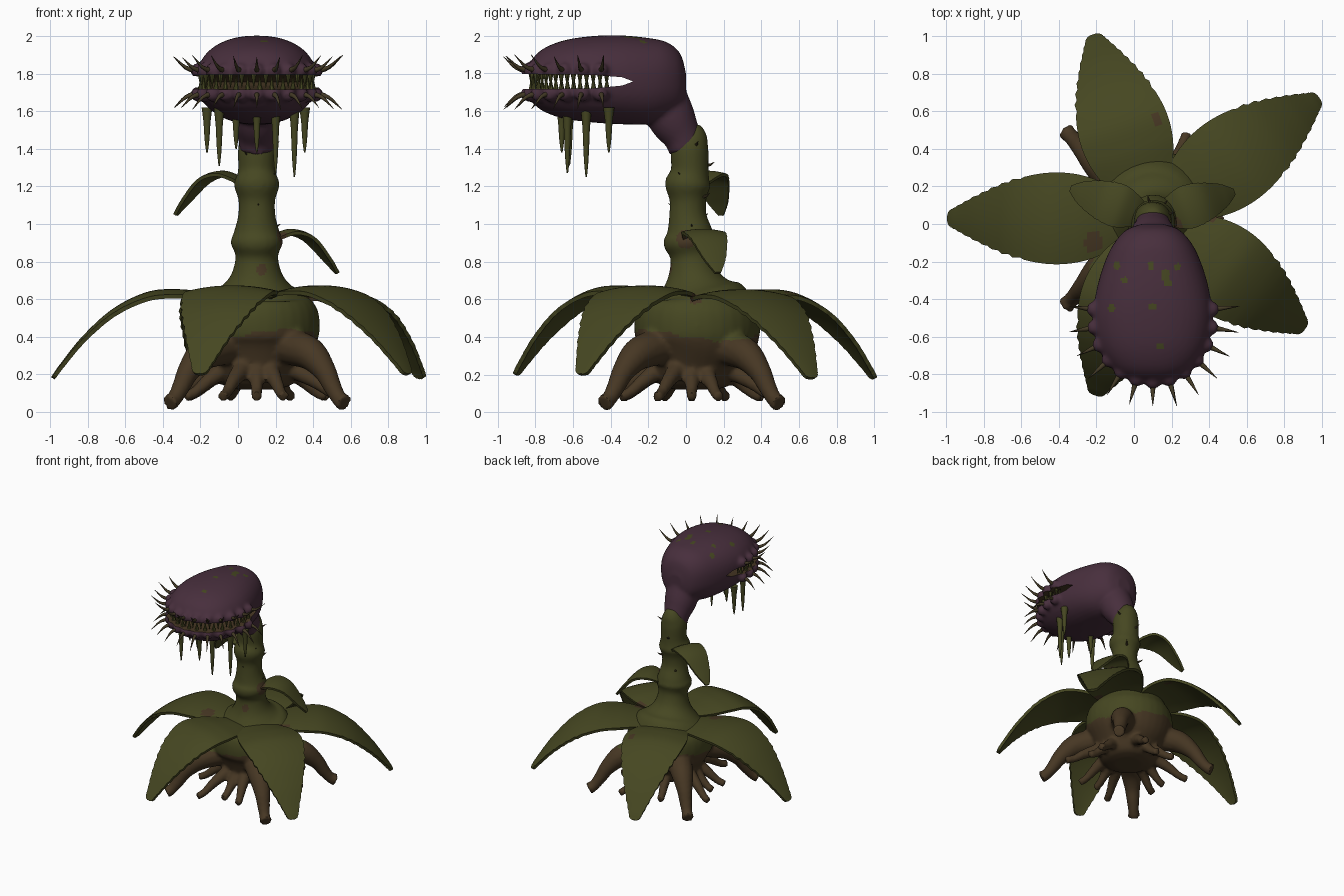
import bpy, bmesh, math, random
from mathutils import Vector

random.seed(4)
if "Cube" in bpy.data.objects:
    bpy.data.objects.remove(bpy.data.objects["Cube"])


def material(name, rgb):
    m = bpy.data.materials.new(name)
    m.use_nodes = True
    m.diffuse_color = (*rgb, 1)
    m.node_tree.nodes["Principled BSDF"].inputs["Base Color"].default_value = (*rgb, 1)
    return m


GREEN = material("olive green", (0.061, 0.063, 0.0155))
PURPLE = material("dull purple", (0.064, 0.028, 0.046))
BROWN = material("root brown", (0.062, 0.038, 0.017))
THORN = material("thorn brown", (0.055, 0.041, 0.018))


def spline(pts, steps):
    """Catmull-Rom through points of any dimension."""
    p = [Vector(q) for q in pts]
    p = [p[0] * 2 - p[1]] + p + [p[-1] * 2 - p[-2]]
    out = []
    for i in range(1, len(p) - 2):
        a, b, c, d = p[i - 1:i + 3]
        for s in range(steps):
            t = s / steps
            out.append((b * 2 + (c - a) * t + (a * 2 - b * 5 + c * 4 - d) * t * t
                        + (b * 3 - a - c * 3 + d) * t ** 3) / 2)
    return out + [p[-2]]


def loft(bm, rings):
    vs = [[bm.verts.new(co) for co in ring] for ring in rings]
    n = len(vs[0])
    for a, b in zip(vs, vs[1:]):
        for i in range(n):
            bm.faces.new((a[i], a[(i + 1) % n], b[(i + 1) % n], b[i]))
    bm.faces.new(vs[0][::-1])
    bm.faces.new(vs[-1])


def tube(bm, path, sides=12, steps=4):
    """Round tube through (x, y, z, radius) points."""
    pts = spline(path, steps)
    cs = [Vector(p[:3]) for p in pts]
    span = cs[-1] - cs[0]
    k = min(range(3), key=lambda i: abs(span[i]))
    ref = Vector([float(i == k) for i in range(3)])
    rings = []
    for i, c in enumerate(cs):
        d = cs[min(i + 1, len(cs) - 1)] - cs[max(i - 1, 0)]
        u = d.cross(ref).normalized()
        v = d.cross(u).normalized()
        r = max(pts[i][3], 0.001)
        rings.append([c + (u * math.cos(a) + v * math.sin(a)) * r
                      for a in (math.tau * j / sides for j in range(sides))])
    loft(bm, rings)


def smooth(ob):
    bpy.ops.object.select_all(action='DESELECT')
    ob.select_set(True)
    bpy.context.view_layer.objects.active = ob
    bpy.ops.object.shade_smooth_by_angle(angle=math.radians(50))


def finish(bm, name, *mats):
    bmesh.ops.recalc_face_normals(bm, faces=bm.faces)
    me = bpy.data.meshes.new(name)
    bm.to_mesh(me)
    bm.free()
    ob = bpy.data.objects.new(name, me)
    bpy.context.collection.objects.link(ob)
    for m in mats:
        me.materials.append(m)
    smooth(ob)
    return ob


def apply(ob, kind, **settings):
    bpy.context.view_layer.objects.active = ob
    mod = ob.modifiers.new(kind.title(), kind)
    for key, value in settings.items():
        setattr(mod, key, value)
    bpy.ops.object.modifier_apply(modifier=mod.name)


def fuse(ob, voxel):
    apply(ob, 'REMESH', mode='VOXEL', voxel_size=voxel)
    apply(ob, 'SMOOTH', factor=0.5, iterations=3)


CX, CY = 0.1, 0.03


def polar(angle, r, z):
    a = math.radians(angle)
    return (CX + r * math.cos(a), CY + r * math.sin(a), z)


# Withered brown patches: centre and radius
PATCHES = [((-.22, -.09, .61), .055), ((.73, .27, .54), .045), ((.4, .05, .62), .045),
           ((.13, -.1, .76), .035), ((.22, 0, .92), .05), ((.12, .55, .62), .035)]


def patched(c):
    return any((c - Vector(p)).length < r for p, r in PATCHES)


# Bulb, knotted stem and roots, fused into one body
bm = bmesh.new()
tube(bm, [(CX, y, z, r) for y, z, r in (
    (.05, .12, .11), (.05, .15, .19), (.05, .25, .25), (.06, .36, .315), (.06, .44, .335),
    (.06, .54, .325), (.06, .61, .275), (.05, .66, .195), (.04, .73, .137), (.03, .83, .113),
    (.02, .9, .14), (.02, .95, .124), (.01, 1.04, .1), (.01, 1.13, .098), (.01, 1.21, .122),
    (.02, 1.28, .1), (.02, 1.4, .1), (.035, 1.47, .08), (.04, 1.53, .04))], 32)
for q in range(4):
    big = [(.24, .35, .1), (.4, .31, .088), (.51, .22, .062), (.565, .14, .05),
           (.62, .07, .042), (.66, .047, .05)]
    tube(bm, [(*polar(45 + 90 * q, r, z), w) for r, z, w in big])
    for off, reach in ((0, .37), (21, .41), (68, .49)):
        small = [(.14, .26, .06), (reach * .66, .17, .04), (reach * .86, .105, .03),
                 (reach, .08, .03)]
        tube(bm, [(*polar(off + 90 * q, r, z), w) for r, z, w in small])
body = finish(bm, "bulb_stem_and_roots", GREEN, BROWN)
fuse(body, 0.015)
for p in body.data.polygons:
    c = p.center
    a = math.atan2(c.y - CY, c.x - CX)
    edge = 0.41 + 0.03 * math.cos(2 * a + 2) + 0.008 * math.sin(11 * a)
    p.material_index = int(c.z < edge or patched(c))
smooth(body)


# Arching leaves with toothed edges, from (reach, height, half width) points
def leaf(name, angle, table, reach=1.0, lift=0.0, serration=0.06, thickness=0.022):
    bm = bmesh.new()
    rows = spline(table, 9)
    across = 12
    a = math.radians(angle)
    side = Vector((-math.sin(a), math.cos(a), 0))
    grid = []
    for i, (r, z, w) in enumerate(rows):
        if i > len(rows) * 0.45:
            w *= 1 + serration * ((i % 3) / 2 - 0.5)
        row = []
        for j in range(across + 1):
            s = 2 * j / across - 1
            co = Vector(polar(angle, r * reach, z + lift - 0.12 * w * s * s)) + side * (w * s)
            row.append(bm.verts.new(co))
        grid.append(row)
    for g, h in zip(grid, grid[1:]):
        for j in range(across):
            bm.faces.new((g[j], g[j + 1], h[j + 1], h[j]))
    ob = finish(bm, name, GREEN, BROWN)
    apply(ob, 'SOLIDIFY', thickness=thickness, offset=0)
    for p in ob.data.polygons:
        p.material_index = int(patched(p.center))
    smooth(ob)


BIG_LEAF = [(.13, .6, .11), (.27, .625, .19), (.42, .642, .235), (.58, .628, .238), (.76, .54, .195),
            (.92, .395, .125), (1.04, .245, .06), (1.075, .195, .038), (1.085, .18, .012)]
SMALL_LEAF = [(.05, 1.2, .05), (.12, 1.25, .09), (.2, 1.275, .115), (.3, 1.24, .1),
              (.4, 1.13, .06), (.46, 1.05, .015)]
for i, reach in enumerate((1, .94, 1, .905, .915)):
    leaf(f"ground_leaf_{i + 1}", 36 + 72 * i, BIG_LEAF, reach, 0.02 if i > 2 else 0)
leaf("upper_stem_leaf", 160, SMALL_LEAF, 1, 0, 0.03, 0.018)
leaf("lower_stem_leaf", 18, SMALL_LEAF, 0.98, -0.31, 0.03, 0.018)


# Trap head: egg-shaped loft, neck and bumpy lips fused, then the mouth is cut
def rim(t, inset=1.0):
    return CX + 0.325 * inset * math.sin(t), -0.49 - 0.36 * inset * math.cos(t)


SPIKES = [math.radians(-96 + 16 * i) for i in range(13)]
bm = bmesh.new()
rings = []
for y, w, top, low in spline([
        (.0, .06, 1.8, 1.66), (-.03, .14, 1.905, 1.6), (-.1, .205, 1.965, 1.56), (-.2, .255, 1.988, 1.53),
        (-.35, .3, 2.002, 1.53), (-.5, .318, 1.998, 1.54), (-.65, .292, 1.975, 1.56),
        (-.76, .228, 1.93, 1.6), (-.82, .15, 1.87, 1.65), (-.85, .06, 1.8, 1.7)], 4):
    mid, ring = (top + low) / 2, []
    for j in range(40):
        c, s = math.cos(math.tau * j / 40), math.sin(math.tau * j / 40)
        ring.append((CX + w * math.copysign(abs(c) ** .88, c), y,
                     mid + (top - low) / 2 * math.copysign(abs(s) ** .88, s)))
    rings.append(ring)
loft(bm, rings)
tube(bm, [(CX, .0, 1.39, .09), (CX, -.02, 1.46, .1), (CX, -.07, 1.55, .125),
          (CX, -.12, 1.66, .13), (CX, -.15, 1.76, .12)], 24)
for t in SPIKES:
    for z in (1.817, 1.69):
        bump = bmesh.ops.create_icosphere(bm, subdivisions=2, radius=0.042)
        bmesh.ops.translate(bm, verts=bump["verts"], vec=(*rim(t, 0.97), z))
head = finish(bm, "trap_head", PURPLE, BROWN, GREEN)
fuse(head, 0.014)

bm = bmesh.new()
loft(bm, [[(x, y, z) for y, z in ((-.28, 1.757), (-.34, 1.78), (-.5, 1.792), (-1, 1.798),
                                  (-1, 1.715), (-.5, 1.72), (-.34, 1.735))] for x in (-.5, .7)])
cutter = finish(bm, "mouth_cutter", BROWN)
apply(head, 'BOOLEAN', operation='DIFFERENCE', object=cutter, solver='EXACT')
bpy.data.objects.remove(cutter)

SPOTS = [(-.09, -.22), (.17, -.26), (.18, -.31), (.23, -.23), (.09, -.22), (-.05, -.3),
         (-.12, -.45), (.1, -.44), (.14, -.65), (.17, -.285)]
for p in head.data.polygons:
    c, n = p.center, p.normal
    p.material_index = 0
    if c.y < -0.28 and 1.71 < c.z < 1.8 and n.z * (1.757 - c.z) > 0 and abs(n.z) > 0.85:
        p.material_index = 1
    elif n.z > 0.5 and any(math.hypot(c.x - x, c.y - y) < 0.02 for x, y in SPOTS):
        p.material_index = 2
smooth(head)

# Curved spikes around both lips
bm = bmesh.new()
for t in SPIKES:
    x, y = rim(t)
    for z, up in ((1.815, 1), (1.693, -1)):
        dx, dy = math.sin(t), -math.cos(t)
        k = random.uniform(0.88, 1.08)
        tube(bm, [(x + dx * o * k, y + dy * o * k, z + up * h * k, r) for o, h, r in (
            (-.01, 0, .018), (.06, .018, .01), (.13, .08, .001))], 8, 3)
finish(bm, "lip_spikes", THORN)

# Interlocking teeth
bm = bmesh.new()
for i in range(34):
    x, y = rim(math.radians(-102 + 204 * i / 33), 0.92)
    base, tip = ((1.805, 1.725), (1.708, 1.788))[i % 2]
    tube(bm, [(x, y, base, .017), (x, y, tip, .001)], 7, 1)
finish(bm, "teeth", GREEN)

# Hanging drips under the lower jaw
bm = bmesh.new()
for x, y, z in ((-.165, -.41, 1.38), (-.1, -.62, 1.31), (-.01, -.53, 1.4), (.1, -.66, 1.38),
                (.2, -.63, 1.27), (.3, -.53, 1.25), (.355, -.41, 1.38)):
    h = 1.6 - z
    tube(bm, [(x, y, 1.62, .03), (x, y, 1.6 - h * .25, .02), (x, y, 1.6 - h * .45, .017),
              (x, y, 1.6 - h * .75, .012), (x, y, z, .004)], 10, 3)
finish(bm, "jaw_drips", GREEN)

# Tiny thorns on the stem
bm = bmesh.new()
for i in range(9):
    z, a = 0.98 + 0.055 * i, 137 * i
    tube(bm, [(*polar(a, .08, z), .01), (*polar(a, .105, z + .006), .006),
              (*polar(a, .125, z + .02), .001)], 6, 1)
finish(bm, "stem_thorns", THORN)
